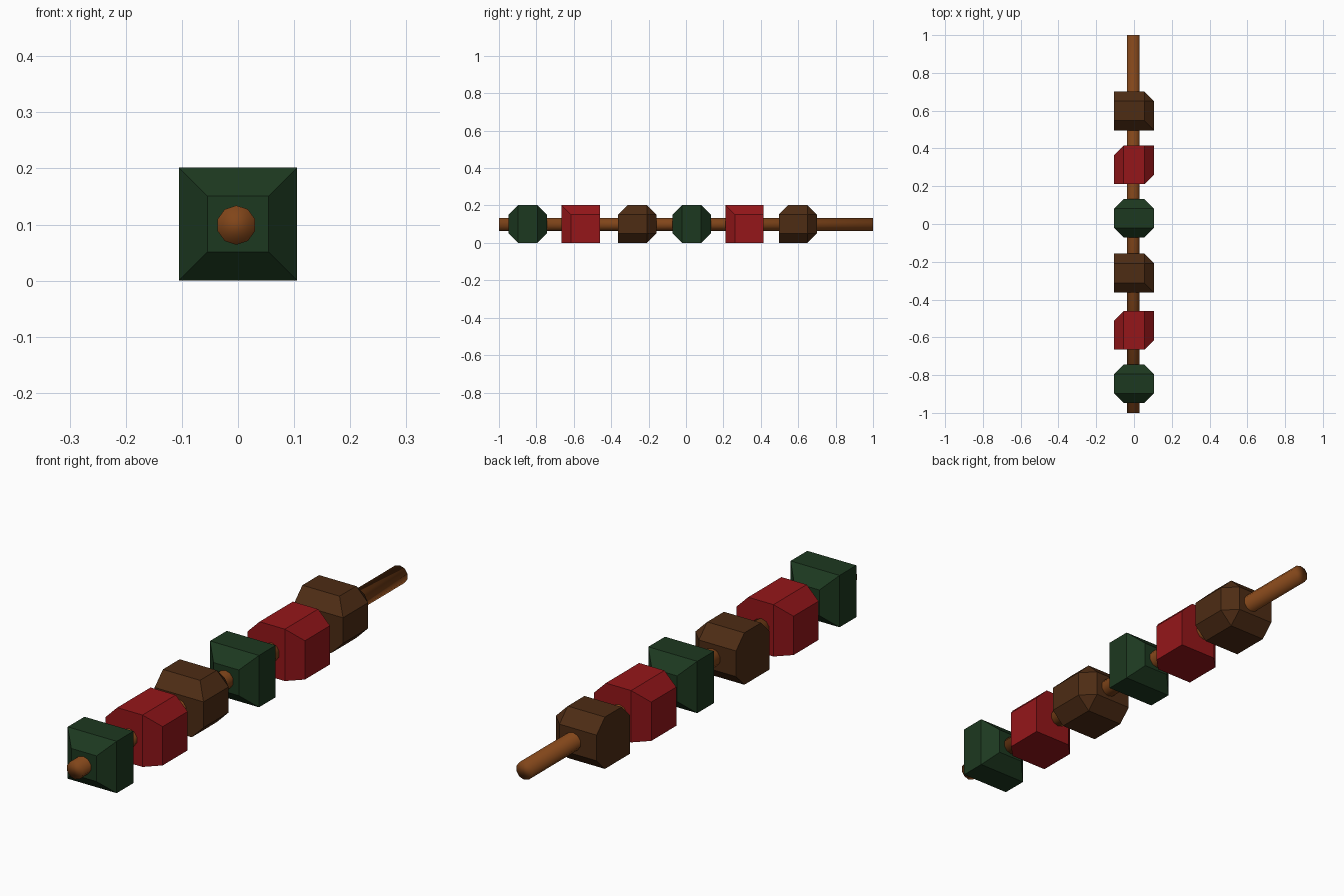
import bpy, bmesh
from math import pi
from mathutils import Matrix

if "Cube" in bpy.data.objects:
    bpy.data.objects.remove(bpy.data.objects["Cube"])

SIZE = (0.211, 0.205, 0.202)
BEVEL = 0.051
MID_Z = 0.101


def material(name, rgb):
    m = bpy.data.materials.new(name)
    m.diffuse_color = (*rgb, 1)
    m.use_nodes = True
    m.node_tree.nodes["Principled BSDF"].inputs["Base Color"].default_value = m.diffuse_color
    return m


def add_object(name, bm, mat, loc):
    mesh = bpy.data.meshes.new(name)
    bm.to_mesh(mesh)
    bm.free()
    mesh.materials.append(mat)
    obj = bpy.data.objects.new(name, mesh)
    obj.location = loc
    bpy.context.collection.objects.link(obj)
    return obj


def chunk(name, y, mat, edges):
    """Box with chosen edges chamfered; each edge is the sign triple of its midpoint."""
    bm = bmesh.new()
    bmesh.ops.create_cube(bm, size=1, matrix=Matrix.Diagonal((*SIZE, 1)))
    picked = []
    for e in bm.edges:
        mid = (e.verts[0].co + e.verts[1].co) / 2
        if tuple((c > 0.01) - (c < -0.01) for c in mid) in edges:
            picked.append(e)
    bmesh.ops.bevel(bm, geom=picked, offset=BEVEL, offset_type='OFFSET',
                    segments=1, profile=0.5, affect='EDGES')
    return add_object(name, bm, mat, (0, y, MID_Z))


green = material("green", (0.012, 0.04, 0.014))
red = material("red", (0.30, 0.008, 0.01))
brown = material("brown", (0.075, 0.025, 0.007))
wood = material("wood", (0.22, 0.06, 0.01))

# Chamfered edges of each kind of chunk
green_edges = {(x, y, 0) for x in (-1, 1) for y in (-1, 1)} | \
              {(0, y, z) for y in (-1, 1) for z in (-1, 1)}
red_edges = {(-1, 1, 0), (1, -1, 0), (-1, 0, 1), (1, 0, 1)}
brown_edges = {(1, 1, 0), (0, 1, 1), (0, -1, 1), (0, 1, -1), (1, 0, 1), (1, 0, -1)}

# Food chunks, the same three repeated twice
for i, shift in enumerate((0, 0.876)):
    chunk(f"green_chunk_{i + 1}", -0.846 + shift, green, green_edges)
    chunk(f"red_chunk_{i + 1}", -0.563 + shift, red, red_edges)
    chunk(f"brown_chunk_{i + 1}", -0.26 + shift * 0.98, brown, brown_edges)

# Wooden stick
bm = bmesh.new()
bmesh.ops.create_cone(bm, cap_ends=True, segments=10, radius1=0.035, radius2=0.035,
                      depth=2, matrix=Matrix.Rotation(pi / 2, 4, 'X'))
for f in bm.faces:
    f.smooth = True
add_object("stick", bm, wood, (-0.003, 0, 0.099))
